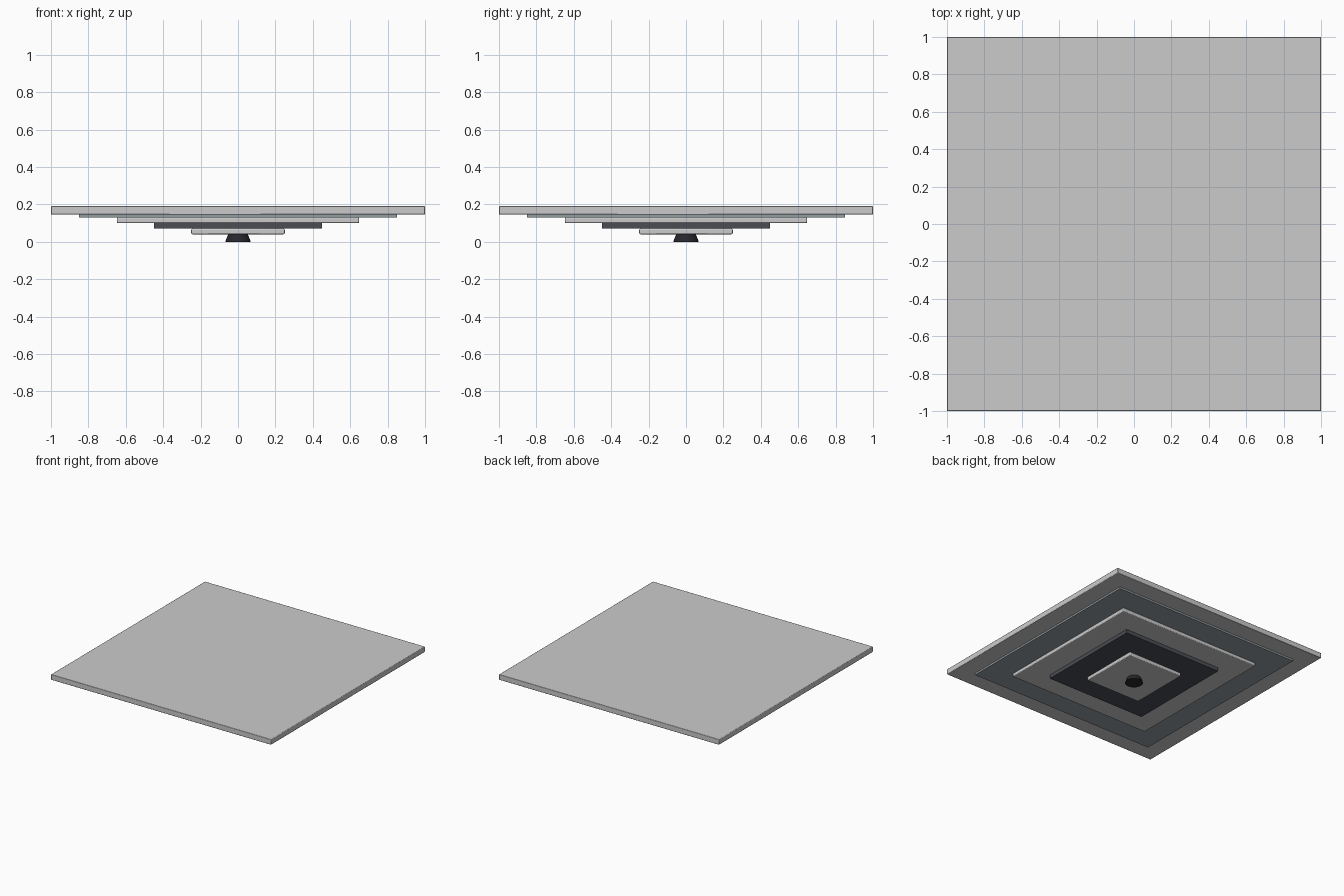
import bpy

if "Cube" in bpy.data.objects:
    bpy.data.objects.remove(bpy.data.objects["Cube"])


def colour(obj, name, rgb):
    mat = bpy.data.materials.get(name) or bpy.data.materials.new(name)
    mat.diffuse_color = (*rgb, 1)
    mat.use_nodes = True
    mat.node_tree.nodes["Principled BSDF"].inputs["Base Color"].default_value = mat.diffuse_color
    obj.data.materials.append(mat)


def plate(name, half, z0, z1, rgb=None, bevel=0.0):
    """Square plate centred on the z axis, with optional softened edges."""
    bpy.ops.mesh.primitive_cube_add(size=1, location=(0, 0, (z0 + z1) / 2))
    obj = bpy.context.object
    obj.name = name
    obj.scale = (2 * half, 2 * half, z1 - z0)
    bpy.ops.object.transform_apply(location=False, rotation=False, scale=True)
    if bevel:
        mod = obj.modifiers.new("soft_edges", 'BEVEL')
        mod.width = bevel
        mod.segments = 2
    bpy.ops.object.shade_smooth_by_angle()
    if rgb:
        colour(obj, name + "_colour", rgb)
    return obj


# Stepped plates, widest on top
plate("top_slab", 1.0, 0.145, 0.19, bevel=0.004)
plate("upper_tier", 0.85, 0.13, 0.145, (0.30, 0.34, 0.36))
plate("middle_tier", 0.648, 0.10, 0.13, bevel=0.006)
plate("dark_tier", 0.45, 0.07, 0.10, (0.07, 0.075, 0.09))
plate("lower_tier", 0.25, 0.04, 0.07, bevel=0.006)

# Flared round foot under the centre
bpy.ops.mesh.primitive_cone_add(vertices=32, radius1=0.068, radius2=0.052,
                                depth=0.042, location=(0, 0, 0.021))
foot = bpy.context.object
foot.name = "round_foot"
bpy.ops.object.shade_smooth_by_angle()
colour(foot, "foot_colour", (0.02, 0.02, 0.025))
